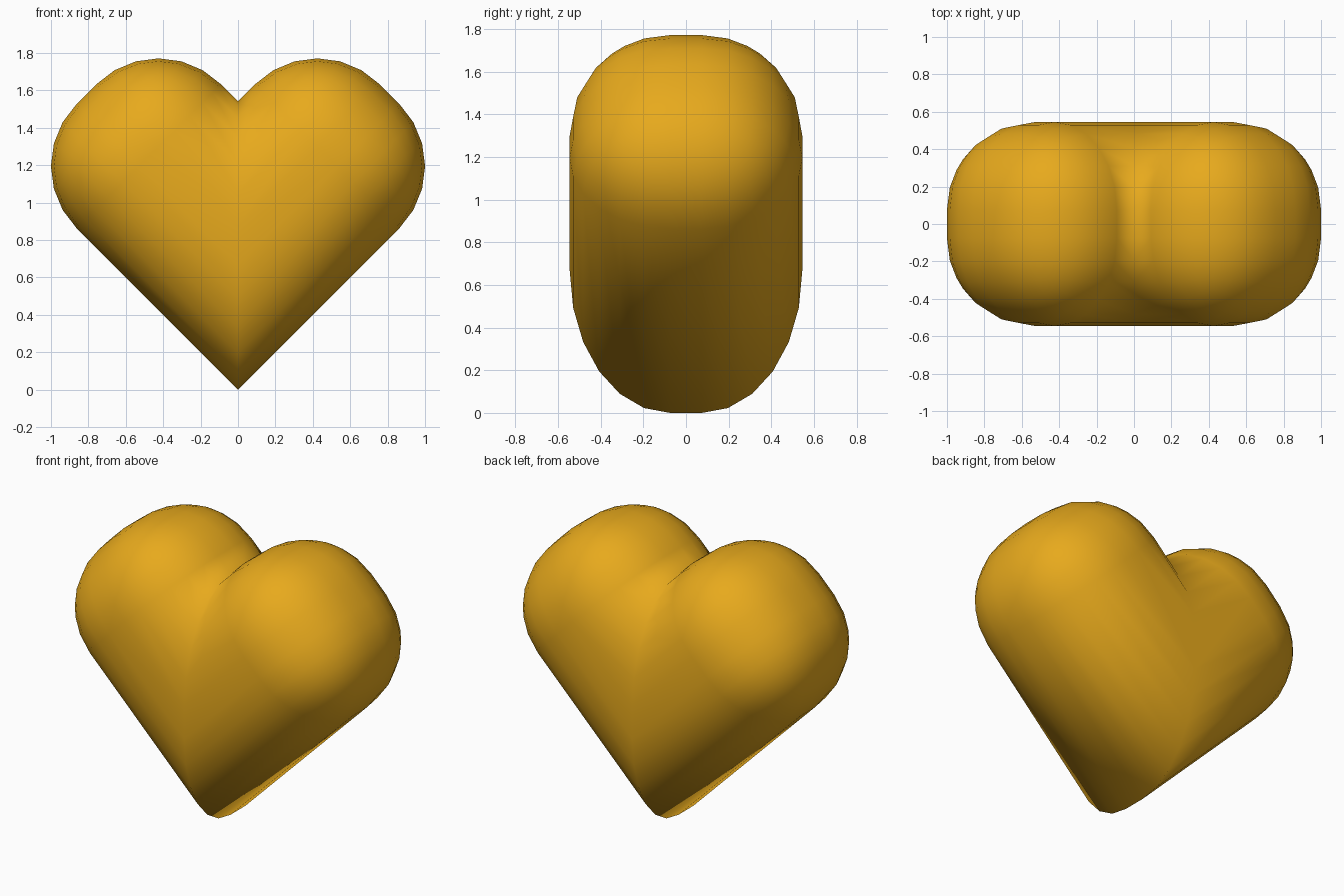
import bpy, bmesh
from math import radians, sqrt
from mathutils import Matrix, Vector

if "Cube" in bpy.data.objects:
    bpy.data.objects.remove(bpy.data.objects["Cube"])

HALF = 0.545      # half thickness of each lobe bar
ROUND = 0.47      # edge rounding radius
END = 1.145       # distance from the axis origin to the rounded end
TAIL = 1.6        # surplus length cut away at the mirror plane

# One lobe: a rounded bar leaning 45 degrees
bm = bmesh.new()
bmesh.ops.create_cube(bm, size=1)
bmesh.ops.scale(bm, vec=(END + TAIL, 2 * HALF, 2 * HALF), verts=bm.verts)
bmesh.ops.translate(bm, vec=((END - TAIL) / 2, 0, 0), verts=bm.verts)
bmesh.ops.bevel(bm, geom=bm.edges[:], offset=ROUND, offset_type='OFFSET',
                segments=6, profile=0.5, affect='EDGES', clamp_overlap=True)
bmesh.ops.transform(bm, verts=bm.verts,
                    matrix=Matrix.Translation((0, 0, HALF * sqrt(2)))
                    @ Matrix.Rotation(radians(-45), 4, 'Y'))

# Trim at the centre plane, leaving it open for the mirror
bmesh.ops.bisect_plane(bm, geom=bm.verts[:] + bm.edges[:] + bm.faces[:],
                       plane_co=Vector((0, 0, 0)), plane_no=Vector((1, 0, 0)),
                       clear_inner=True)
bmesh.ops.recalc_face_normals(bm, faces=bm.faces)
if max(bm.faces, key=lambda f: f.calc_center_median().x).normal.x < 0:
    bmesh.ops.reverse_faces(bm, faces=bm.faces)
for face in bm.faces:
    face.smooth = True
mesh = bpy.data.meshes.new("heart")
bm.to_mesh(mesh)
bm.free()

# Whole heart: lobe mirrored and welded across x = 0
heart = bpy.data.objects.new("heart", mesh)
bpy.context.collection.objects.link(heart)
mirror = heart.modifiers.new("mirror", 'MIRROR')
mirror.use_axis = (True, False, False)
mirror.merge_threshold = 0.001

gold = bpy.data.materials.new("gold")
gold.diffuse_color = (0.8, 0.4, 0.012, 1)
gold.use_nodes = True
gold.node_tree.nodes["Principled BSDF"].inputs["Base Color"].default_value = gold.diffuse_color
mesh.materials.append(gold)
